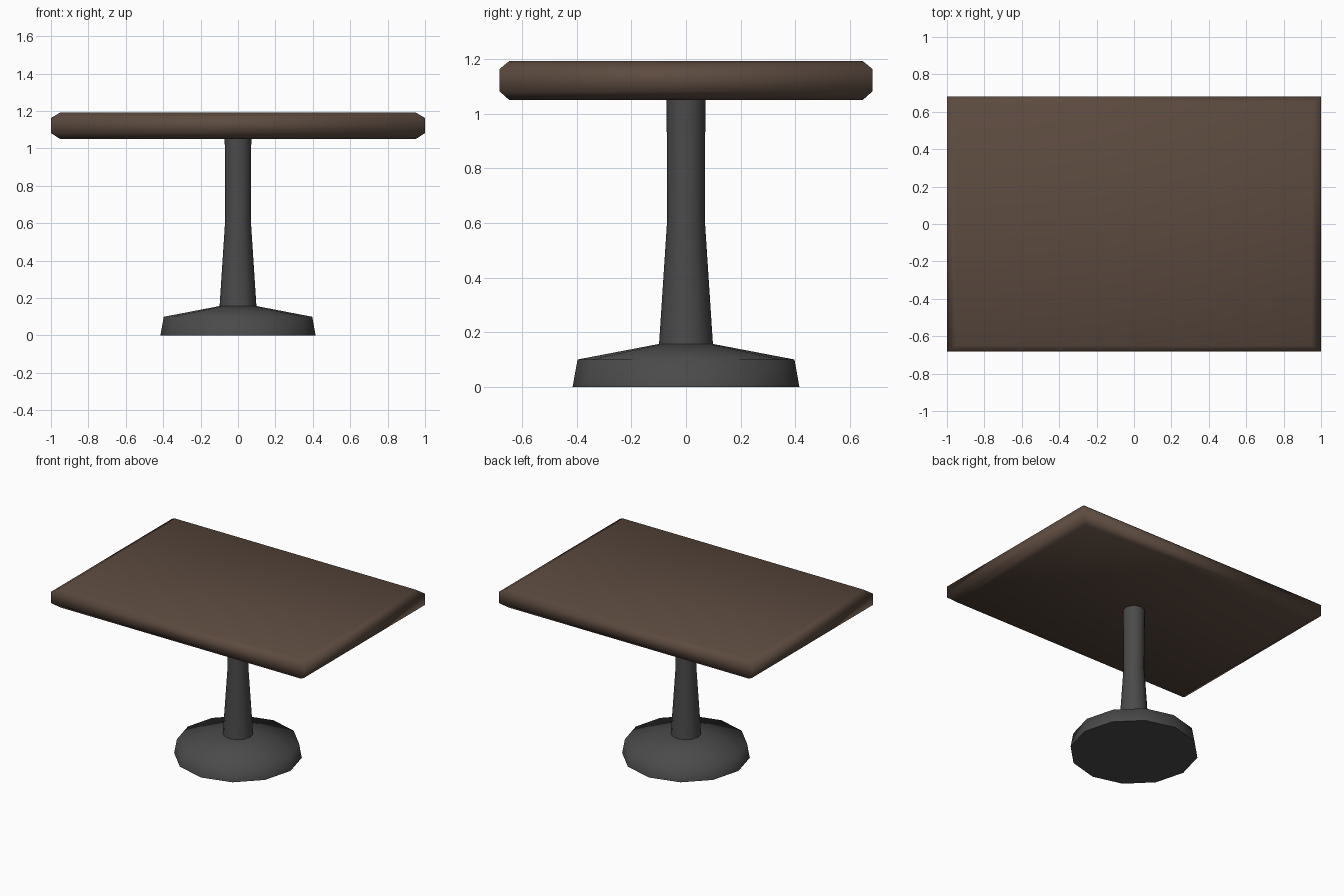
import bpy, bmesh, math

if "Cube" in bpy.data.objects:
    bpy.data.objects.remove(bpy.data.objects["Cube"])


def material(name, rgb):
    m = bpy.data.materials.new(name)
    m.diffuse_color = (*rgb, 1)
    m.use_nodes = True
    m.node_tree.nodes["Principled BSDF"].inputs["Base Color"].default_value = m.diffuse_color
    return m


def loft(name, rings, mat, angle):
    """Skin a stack of equal-count vertex rings, capped at both ends."""
    bm = bmesh.new()
    loops = [[bm.verts.new(p) for p in ring] for ring in rings]
    n = len(loops[0])
    for a, b in zip(loops, loops[1:]):
        for i in range(n):
            j = (i + 1) % n
            bm.faces.new((a[i], a[j], b[j], b[i]))
    bm.faces.new(loops[0][::-1])
    bm.faces.new(loops[-1])
    bmesh.ops.recalc_face_normals(bm, faces=bm.faces)
    me = bpy.data.meshes.new(name)
    bm.to_mesh(me)
    bm.free()
    me.materials.append(mat)
    ob = bpy.data.objects.new(name, me)
    bpy.context.collection.objects.link(ob)
    bpy.ops.object.select_all(action='DESELECT')
    ob.select_set(True)
    bpy.context.view_layer.objects.active = ob
    bpy.ops.object.shade_smooth_by_angle(angle=math.radians(angle))
    return ob


def rect(x, y, z):
    return [(-x, -y, z), (x, -y, z), (x, y, z), (-x, y, z)]


def circle(r, z, n=12):
    return [(r * math.cos(math.tau * i / n), r * math.sin(math.tau * i / n), z)
            for i in range(n)]


wood = material("brown wood", (0.107, 0.069, 0.050))
metal = material("dark grey metal", (0.069, 0.069, 0.069))

# Table top with chamfered edges all round
loft("table_top", [rect(0.95, 0.647, 1.05), rect(1, 0.683, 1.082),
                   rect(1, 0.683, 1.163), rect(0.95, 0.647, 1.192)], wood, 60)

# Column: tapered lower half, straight upper half
loft("column", [circle(0.099, 0.15), circle(0.069, 0.61), circle(0.071, 1.055)], metal, 35)

# Weighted foot: steep rim and shallow cone
loft("foot", [circle(0.415, 0), circle(0.397, 0.10), circle(0.099, 0.157)], metal, 75)
